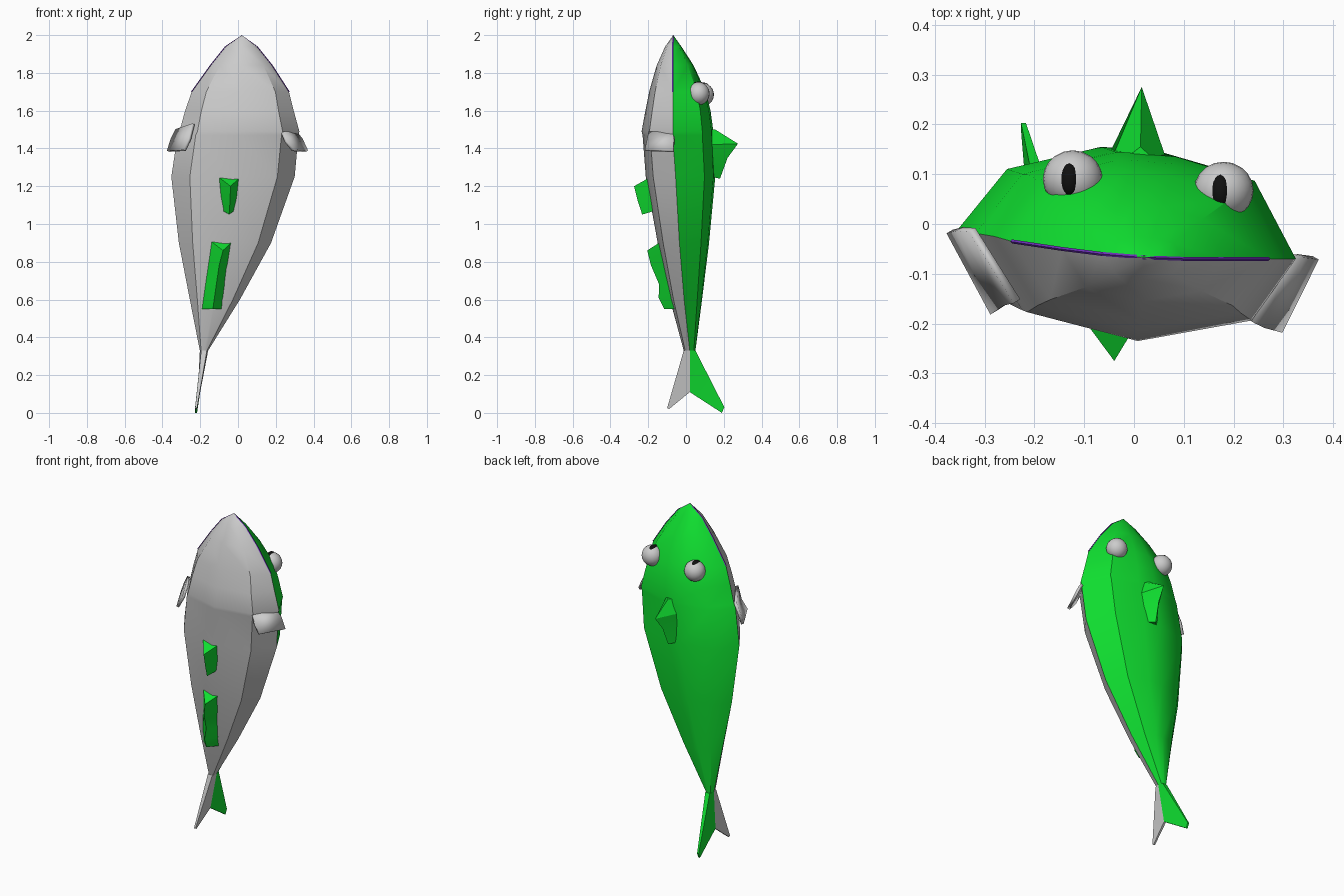
import bpy, bmesh
from math import pi

def material(name, rgb):
    m = bpy.data.materials.new(name)
    m.diffuse_color = (*rgb, 1)
    return m

GREEN = material("green", (0.005, 0.75, 0.03))
PURPLE = material("purple", (0.16, 0.03, 0.5))
BLACK = material("black", (0.005, 0.005, 0.005))

def finish(ob, mat=None, angle=40):
    if mat:
        ob.data.materials.append(mat)
    bpy.ops.object.select_all(action='DESELECT')
    ob.select_set(True)
    bpy.context.view_layer.objects.active = ob
    bpy.ops.object.shade_smooth_by_angle(angle=angle * pi / 180)
    return ob

def loft(name, rows, mat=None, closed=False, thick=0, angle=40):
    """Skin a list of point rows; closed rows also get end caps."""
    bm = bmesh.new()
    vs = [[bm.verts.new(p) for p in row] for row in rows]
    n = len(rows[0])
    for a, b in zip(vs, vs[1:]):
        for i in range(n if closed else n - 1):
            j = (i + 1) % n
            bm.faces.new((a[i], a[j], b[j], b[i]))
    if closed:
        bm.faces.new(vs[0])
        bm.faces.new(vs[-1])
    bmesh.ops.remove_doubles(bm, verts=bm.verts, dist=0.0005)
    bmesh.ops.recalc_face_normals(bm, faces=bm.faces)
    me = bpy.data.meshes.new(name)
    bm.to_mesh(me)
    bm.free()
    ob = bpy.data.objects.new(name, me)
    bpy.context.collection.objects.link(ob)
    if thick:
        mod = ob.modifiers.new("thickness", 'SOLIDIFY')
        mod.thickness = thick
        mod.offset = 0
    return finish(ob, mat, angle)

# Body sections: z, left x, right x, left seam y, right seam y, belly y, back y
SECTIONS = [
    (2.00, 0.02, 0.02, -0.067, -0.067, -0.067, -0.067),
    (1.94, -0.065, 0.10, -0.06, -0.07, -0.11, -0.025),
    (1.84, -0.145, 0.18, -0.05, -0.07, -0.155, 0.04),
    (1.70, -0.245, 0.27, -0.035, -0.07, -0.195, 0.105),
    (1.60, -0.28, 0.295, -0.025, -0.07, -0.215, 0.13),
    (1.49, -0.31, 0.325, -0.02, -0.07, -0.235, 0.145),
    (1.47, -0.32, 0.32, -0.02, -0.07, -0.23, 0.145),
    (1.25, -0.353, 0.30, -0.01, -0.055, -0.213, 0.155),
    (0.90, -0.313, 0.175, 0.005, -0.035, -0.15, 0.122),
    (0.60, -0.255, 0.01, 0.015, -0.01, -0.085, 0.085),
    (0.33, -0.202, -0.158, 0.02, 0.02, -0.012, 0.05),
]
BACK = [(0, 0), (.15, .74), (.44, 1), (.62, .95), (.87, .72), (1, 0)]
BELLY = [(0, 0), (.15, .72), (.5, 1), (.86, .76), (1, 0)]

def shell(shape, edge):
    rows = []
    for s in SECTIONS:
        z, l, r, yl, yr = s[:5]
        row = []
        for t, h in shape:
            seam = yl + (yr - yl) * t
            row.append((l + (r - l) * t, seam + (s[edge] - seam) * h, z))
        rows.append(row)
    return rows

loft("back_skin", shell(BACK, 6), GREEN)
loft("belly_skin", shell(BELLY, 5))

# Tail lobes: thin tapering blades
def tail(name, root, tip_a, tip_b, mat=None):
    top = [(-0.202, 0.02, .33), (-0.158, 0.02, .33), (-0.165, root, .33), (-0.195, root, .33)]
    x = -0.222
    low = [(x - .005, *tip_b), (x + .005, *tip_b), (x + .005, *tip_a), (x - .005, *tip_a)]
    notch = [(-0.213, 0.02, .11), (-0.200, 0.02, .11)]
    mid = notch + [(a[0] * .35 + b[0] * .65, a[1] * .35 + b[1] * .65, a[2] * .35 + b[2] * .65)
                   for a, b in zip(top[2:], low[2:])]
    loft(name, [top, mid, low], mat, closed=True, angle=30)

tail("tail_back_lobe", 0.05, (0.203, 0.03), (0.19, 0.0), GREEN)
tail("tail_belly_lobe", -0.012, (-0.10, 0.025), (-0.09, 0.02))

# Ridged fins: triangular sections (ridge y, ridge z, base y, base z, centre x, half width)
def ridged_fin(name, rows):
    loft(name, [[(x + w * .1, ry, rz), (x - w, by, bz), (x + w, by, bz)]
                for ry, rz, by, bz, x, w in rows], GREEN, closed=True, angle=25)

ridged_fin("dorsal_fin", [
    (0.155, 1.50, 0.13, 1.50, 0.01, 0.03), (0.275, 1.425, 0.13, 1.42, 0.01, 0.055),
    (0.22, 1.35, 0.13, 1.34, 0.0, 0.055), (0.18, 1.24, 0.13, 1.25, -0.01, 0.045)])
ridged_fin("front_belly_fin", [
    (-0.275, 1.20, -0.195, 1.245, -0.045, 0.054), (-0.255, 1.12, -0.18, 1.15, -0.047, 0.045),
    (-0.232, 1.05, -0.165, 1.07, -0.05, 0.03)])
ridged_fin("rear_belly_fin", [
    (-0.205, 0.86, -0.135, 0.905, -0.085, 0.054), (-0.185, 0.78, -0.11, 0.78, -0.105, 0.052),
    (-0.142, 0.68, -0.09, 0.68, -0.12, 0.052), (-0.145, 0.61, -0.075, 0.61, -0.13, 0.052),
    (-0.115, 0.55, -0.06, 0.55, -0.138, 0.052)])

# Side flippers: bent plates hanging from the gill line
loft("right_flipper", [
    [(0.305, -0.068, 1.485), (0.335, -0.064, 1.45), (0.365, -0.068, 1.385)],
    [(0.235, -0.195, 1.485), (0.255, -0.205, 1.435), (0.292, -0.215, 1.39)]], thick=0.016)
loft("left_flipper", [
    [(-0.325, -0.012, 1.50), (-0.35, -0.01, 1.45), (-0.37, -0.015, 1.385)],
    [(-0.235, -0.155, 1.53), (-0.255, -0.16, 1.45), (-0.282, -0.178, 1.39)]], thick=0.016)

# Lips: slim tube following the seam round the nose
path = [(s[1], s[3], s[0]) for s in SECTIONS[3:0:-1]] + [(0.02, -0.067, 1.997)]
path += [(s[2], s[4], s[0]) for s in SECTIONS[1:4]]
e = 0.004
loft("mouth_line", [[(x - e, y, z), (x, y - e, z), (x + e, y, z), (x, y + e, z)]
                    for x, y, z in path], PURPLE, closed=True)

# Eyes with upward-looking pupils
def ball(name, loc, scale, mat=None):
    bpy.ops.mesh.primitive_uv_sphere_add(segments=20, ring_count=12, radius=1, location=loc)
    ob = bpy.context.object
    ob.name = name
    ob.scale = scale
    finish(ob, mat)

for side, x, y, z in (("left", -0.123, 0.09, 1.685), ("right", 0.18, 0.067, 1.69)):
    ball(side + "_eye", (x, y, z), (0.06, 0.058, 0.06))
    ball(side + "_pupil", (x - 0.006, y, z + 0.042), (0.021, 0.034, 0.022), BLACK)
